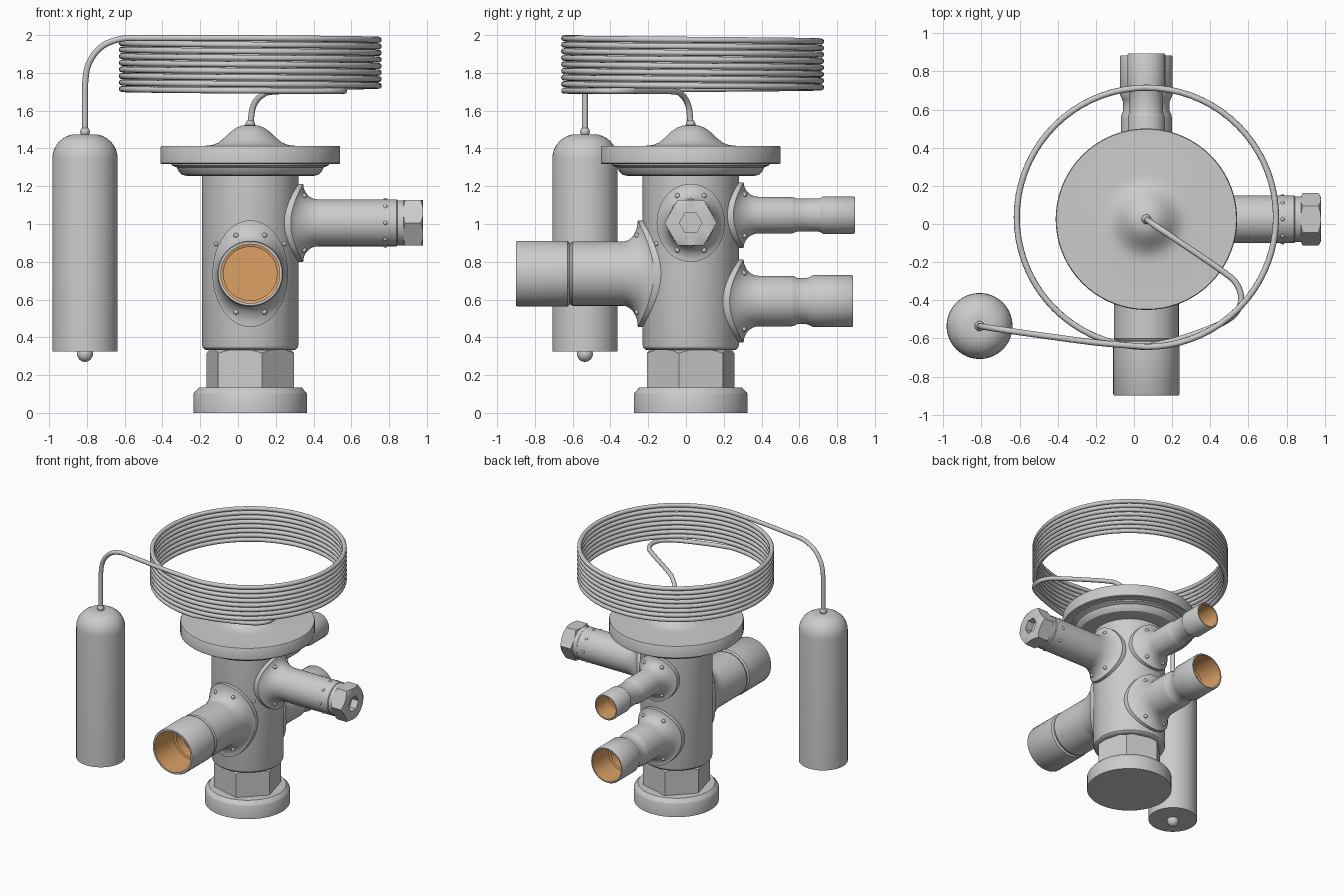
import bpy, bmesh, math
from mathutils import Vector
from math import sin, cos, pi, sqrt, radians

if "Cube" in bpy.data.objects:
    bpy.data.objects.remove(bpy.data.objects["Cube"])

CX, CY = 0.065, 0.025          # main valve axis
SEG = 72
UP, FRONT, BACK, RIGHT = Vector((0, 0, 1)), Vector((0, -1, 0)), Vector((0, 1, 0)), Vector((1, 0, 0))

copper = bpy.data.materials.new("copper")
copper.diffuse_color = (0.72, 0.36, 0.13, 1)
copper.use_nodes = True
copper.node_tree.nodes["Principled BSDF"].inputs["Base Color"].default_value = copper.diffuse_color


def frame(origin, a):
    """Local (u, v, d) to world, with d running along direction a."""
    o = Vector(origin)
    u, v = (RIGHT, BACK) if a == UP else (UP.cross(a), UP)
    return lambda p: o + u * p[0] + v * p[1] + a * p[2]


def finish(obj, angle=32):
    bpy.ops.object.select_all(action='DESELECT')
    obj.select_set(True)
    bpy.context.view_layer.objects.active = obj
    bpy.ops.object.shade_smooth_by_angle(angle=radians(angle))


def loft(name, rings, fr, start=True, end=True, mat=None, angle=32):
    bm = bmesh.new()
    vs = [[bm.verts.new(fr(p)) for p in r] for r in rings]
    n = len(vs[0])
    for a, b in zip(vs, vs[1:]):
        for j in range(n):
            k = (j + 1) % n
            bm.faces.new((a[j], a[k], b[k], b[j]))
    if start:
        bm.faces.new(vs[0][::-1])
    if end:
        bm.faces.new(vs[-1])
    me = bpy.data.meshes.new(name)
    bm.to_mesh(me)
    bm.free()
    obj = bpy.data.objects.new(name, me)
    bpy.context.collection.objects.link(obj)
    if mat:
        me.materials.append(mat)
    finish(obj, angle)
    return obj


def circle(r, d, n=SEG):
    return [(r * cos(2 * pi * j / n), r * sin(2 * pi * j / n), d) for j in range(n)]


def hexring(apothem, d, phase=0, chamfer=0):
    """Hexagon sampled as a ring; chamfer shifts the corners along d."""
    out = []
    for j in range(SEG):
        t = 2 * pi * j / SEG
        r = apothem / cos((t - phase) % (pi / 3) - pi / 6)
        out.append((r * cos(t), r * sin(t), d + chamfer * (r - apothem)))
    return out


def lathe(name, profile, origin, a=UP, **kw):
    return loft(name, [circle(r, d) for r, d in profile], frame(origin, a), **kw)


def ball(name, loc, r, seg=16):
    bpy.ops.mesh.primitive_uv_sphere_add(segments=seg, ring_count=seg // 2, radius=r, location=loc)
    o = bpy.context.object
    o.name = name
    finish(o, 60)


def saddle(name, z, a, hu, hv, rp, t_stud, R=0.28, d_end=0.36):
    """Elliptical mounting plate wrapped on the body, filleted into a pipe."""
    fr = frame((CX, CY, z), a)

    def pt(t, k):
        s, e = sin(k * pi / 2), 1 - cos(k * pi / 2)
        u = (hu + (rp - hu) * s) * cos(t)
        v = (hv + (rp - hv) * s) * sin(t)
        return (u, v, (1 - e) * sqrt(R * R - u * u) + e * d_end)

    ts = [2 * pi * j / SEG for j in range(SEG)]
    rings = [[(hu * cos(t), hv * sin(t), sqrt(0.245 ** 2 - (hu * cos(t)) ** 2)) for t in ts]]
    rings += [[pt(t, k / 8) for t in ts] for k in range(9)]
    loft(name, rings, fr, start=False, end=False)
    for i, t in enumerate((t_stud, 180 - t_stud, 180 + t_stud, 360 - t_stud)):
        ball(f"{name}_stud_{i}", fr(pt(radians(t), 0.36)), 0.014, 12)


def pipe(name, z, a, profile, bore, depth):
    """Open pipe with a stepped copper bore."""
    end = profile[-1][1]
    r = profile[-1][0]
    o = (CX, CY, z)
    lathe(name, profile[:-1] + [(r, end - 0.008), (r - 0.005, end), (bore, end)], o, a, end=False)
    lathe(name + "_bore", [(bore, end), (bore, end - depth), (bore - 0.014, end - depth - 0.005),
                           (bore - 0.014, end - depth - 0.08)], o, a, start=False, mat=copper)


AX = (CX, CY, 0)
# Bottom collar, hex nut and body
lathe("bottom_collar", [(0.3, 0), (0.3, 0.1), (0.295, 0.11), (0.272, 0.134)], AX)
ap, ph = 0.208, radians(-15)
loft("hex_nut", [circle(0.2, 0.12), hexring(ap, 0.12, ph), hexring(ap, 0.338, ph, -0.7),
                 circle(0.2, 0.338)], frame(AX, UP))
lathe("valve_body", [(0.225, 0.332), (0.24, 0.335), (0.251, 0.345), (0.255, 0.36), (0.255, 1.27)], AX)

# Diaphragm head
lathe("diaphragm_lower_lip", [(0.25, 1.255), (0.335, 1.255), (0.36, 1.26), (0.38, 1.28),
                              (0.39, 1.3), (0.415, 1.31), (0.42, 1.325)], AX)
lathe("diaphragm_head", [(0.47, 1.318), (0.476, 1.323), (0.476, 1.405), (0.472, 1.412), (0.24, 1.414),
                         (0.2, 1.418), (0.17, 1.43), (0.135, 1.458), (0.105, 1.487), (0.075, 1.509),
                         (0.045, 1.521), (0.015, 1.525)], AX)
ball("head_ferrule", (CX, CY, 1.53), 0.025)

# Front inlet
saddle("front_saddle", 0.737, FRONT, 0.2, 0.282, 0.17, 66)
pipe("front_pipe", 0.737, FRONT, [(0.17, 0.2), (0.17, 0.625), (0.163, 0.635), (0.163, 0.642),
                                  (0.174, 0.652), (0.174, 0.925)], 0.156, 0.24)
for s in (-1, 1):
    ball("body_stud", (CX + s * 0.18, CY - 0.18, 0.895), 0.012, 12)

# Back outlets
saddle("back_lower_saddle", 0.592, BACK, 0.19, 0.22, 0.134, 58)
pipe("back_lower_pipe", 0.592, BACK, [(0.134, 0.2), (0.134, 0.53), (0.13, 0.55), (0.122, 0.565), (0.122, 0.615),
                                      (0.128, 0.63), (0.138, 0.65), (0.138, 0.86)], 0.124, 0.2)
saddle("back_upper_saddle", 1.047, BACK, 0.165, 0.174, 0.097, 55)
pipe("back_upper_pipe", 1.047, BACK, [(0.097, 0.2), (0.097, 0.535), (0.092, 0.55), (0.088, 0.56), (0.088, 0.68),
                                      (0.092, 0.69), (0.099, 0.7), (0.099, 0.87)], 0.086, 0.16)

# Adjusting stem on the right, with hex cap and socket
SZ = 1.006
saddle("stem_saddle", SZ, RIGHT, 0.18, 0.207, 0.124, 62)
lathe("stem_tube", [(0.124, 0.2), (0.124, 0.775), (0.119, 0.78), (0.119, 0.812)], (CX, CY, SZ), RIGHT)
stem = frame((CX, CY, SZ), RIGHT)
loft("stem_hex_cap", [circle(0.115, 0.81), hexring(0.12, 0.81, 0, 0.5), hexring(0.12, 0.915, 0, -0.7),
                      circle(0.115, 0.915), hexring(0.052, 0.915), hexring(0.052, 0.86)], stem)
for i in range(8):
    t = i * pi / 4
    ball(f"stem_dimple_{i}", stem((0.12 * cos(t), 0.12 * sin(t), 0.715)), 0.012, 12)

# Sensing bulb
BX, BY = -0.81, -0.535
dome = [(0.048 + 0.125 * cos(k * pi / 16), 1.345 + 0.13 * sin(k * pi / 16)) for k in range(9)]
lathe("sensing_bulb", [(0.173, 0.325)] + dome, (BX, BY, 0))
ball("bulb_bottom_tip", (BX, BY, 0.312), 0.042, 24)
ball("bulb_ferrule", (BX, BY, 1.488), 0.026)


def smooth_path(pts, n=8):
    """Catmull-Rom through the points."""
    p = [Vector(q) for q in pts]
    p = [2 * p[0] - p[1]] + p + [2 * p[-1] - p[-2]]
    out = []
    for a, b, c, d in zip(p, p[1:], p[2:], p[3:]):
        for i in range(n):
            t = i / n
            out.append(0.5 * (2 * b + (c - a) * t + (2 * a - 5 * b + 4 * c - d) * t * t
                              + (3 * b - a - 3 * c + d) * t ** 3))
    return out + [p[-2]]


# Capillary: bulb lead, eight coil turns, lead into the head
HR, HY, TURNS, Z1, Z0 = 0.68, 0.035, 8, 1.984, 1.706
coil = [Vector((CX + HR * sin(t), HY - HR * cos(t), Z1 + (Z0 - Z1) * i / (TURNS * 72)))
        for i in range(TURNS * 72 + 1) for t in [2 * pi * i / 72]]
lead_in = smooth_path([(BX, BY, 1.48), (BX, BY, 1.6), (-0.808, -0.535, 1.76), (-0.785, -0.54, 1.86),
                       (-0.72, -0.55, 1.94), (-0.62, -0.565, 1.98), (-0.5, -0.582, Z1),
                       (-0.2, -0.622, Z1), coil[0]])
lead_out = smooth_path([coil[-1], (0.25, -0.6, 1.705), (0.45, -0.525, 1.705), (0.535, -0.465, 1.705),
                        (0.562, -0.39, 1.705), (0.535, -0.31, 1.705), (0.46, -0.245, 1.705),
                        (0.2, -0.068, 1.702), (0.125, -0.018, 1.68), (0.08, 0.014, 1.62), (CX, CY, 1.52)])
path = lead_in[:-1] + coil + lead_out[1:]
cu = bpy.data.curves.new("capillary_coil", 'CURVE')
cu.dimensions = '3D'
cu.bevel_depth, cu.bevel_resolution = 0.016, 4
cu.use_fill_caps = True
sp = cu.splines.new('POLY')
sp.points.add(len(path) - 1)
for q, v in zip(sp.points, path):
    q.co = (*v, 1)
tube = bpy.data.objects.new("capillary_coil", cu)
bpy.context.collection.objects.link(tube)
bpy.ops.object.select_all(action='DESELECT')
tube.select_set(True)
bpy.context.view_layer.objects.active = tube
bpy.ops.object.convert(target='MESH')
finish(bpy.context.object, 50)
